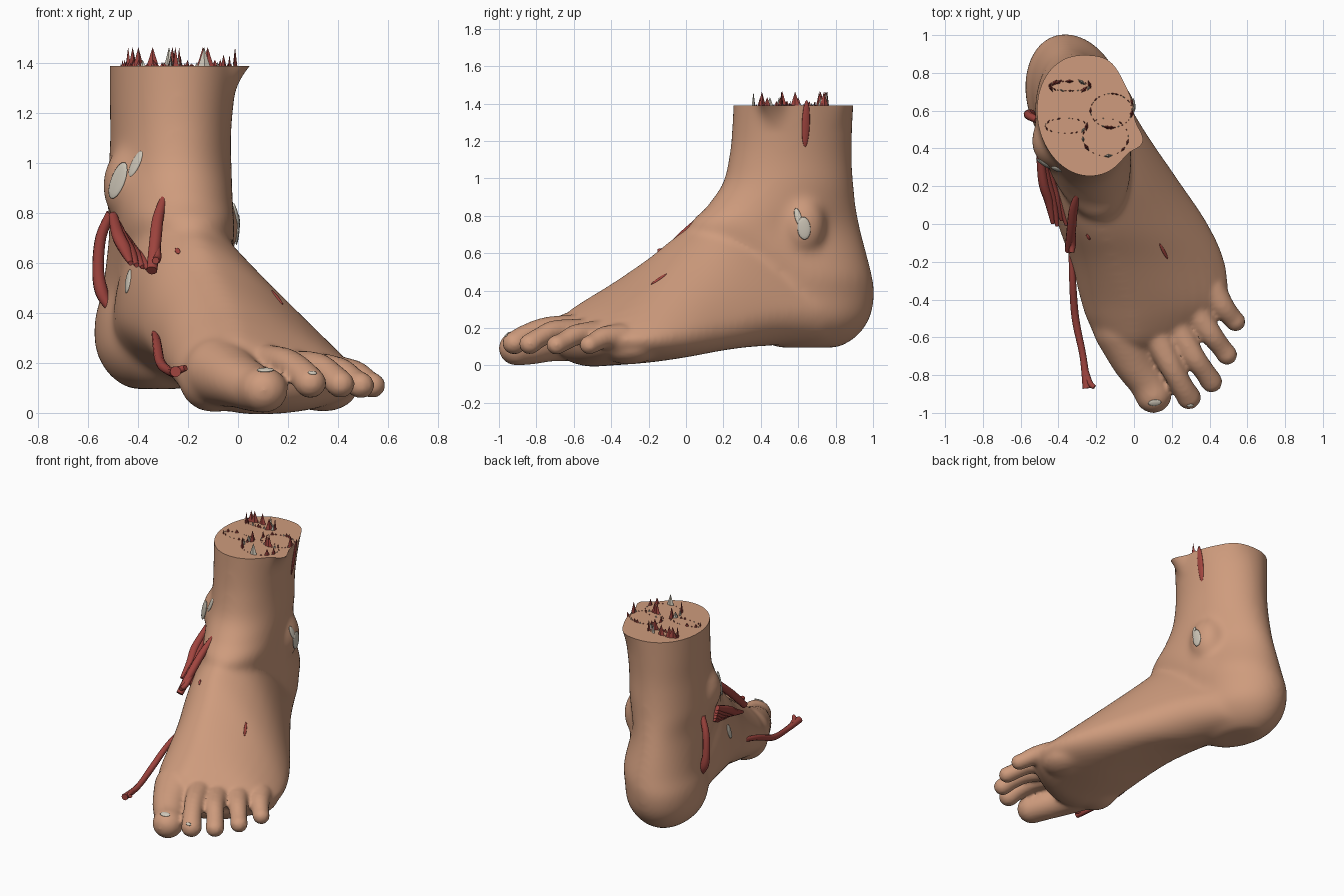
import bpy, bmesh, math, random
from mathutils import Vector, Matrix

if "Cube" in bpy.data.objects:
    bpy.data.objects.remove(bpy.data.objects["Cube"])

random.seed(4)


def material(name, rgb):
    m = bpy.data.materials.new(name)
    m.diffuse_color = (*rgb, 1)
    m.use_nodes = True
    m.node_tree.nodes["Principled BSDF"].inputs["Base Color"].default_value = m.diffuse_color
    return m


SKIN = material("skin", (0.62, 0.33, 0.205))
MUSCLE = material("muscle", (0.36, 0.06, 0.05))
BONE = material("bone", (0.62, 0.57, 0.48))


def spline(keys, steps):
    """Smooth (Catmull-Rom) interpolation of a list of number tuples."""
    out, n = [], len(keys)
    for i in range(n - 1):
        a, b, c, d = (keys[max(0, min(n - 1, i + k))] for k in (-1, 0, 1, 2))
        for s in range(steps):
            t = s / steps
            out.append([0.5 * (2 * q + (r - p) * t + (2 * p - 5 * q + 4 * r - w) * t * t
                               + (3 * q - p - 3 * r + w) * t ** 3)
                        for p, q, r, w in zip(a, b, c, d)])
    return out + [list(keys[-1])]


def loft(bm, rings):
    loops = [[bm.verts.new(p) for p in ring] for ring in rings]
    n = len(loops[0])
    for a, b in zip(loops, loops[1:]):
        for i in range(n):
            bm.faces.new((a[i], a[(i + 1) % n], b[(i + 1) % n], b[i]))
    bm.faces.new(loops[0][::-1])
    bm.faces.new(loops[-1])


def ball(bm, co, scale):
    m = Matrix.Translation(co) @ Matrix.Diagonal((*scale, 1))
    bmesh.ops.create_uvsphere(bm, u_segments=20, v_segments=12, radius=1, matrix=m)


def add_object(name, bm, mat):
    bmesh.ops.recalc_face_normals(bm, faces=bm.faces)
    me = bpy.data.meshes.new(name)
    bm.to_mesh(me)
    bm.free()
    ob = bpy.data.objects.new(name, me)
    bpy.context.collection.objects.link(ob)
    me.materials.append(mat)
    for p in me.polygons:
        p.use_smooth = True
    return ob


bm = bmesh.new()

# Leg and heel: tilted ellipses (z, cx, cy, long radius, short radius, tilt)
leg = [(1.55, -.245, .58, .325, .268, .2), (1.25, -.265, .567, .325, .246, .2),
       (1.1, -.27, .557, .333, .238, .2), (.97, -.272, .545, .355, .242, .2),
       (.85, -.272, .51, .405, .242, .22), (.72, -.265, .48, .465, .232, .24),
       (.5, -.29, .645, .355, .24, .3), (.38, -.315, .66, .355, .247, .3),
       (.25, -.32, .655, .335, .24, .3), (.15, -.325, .65, .265, .18, .3),
       (.095, -.325, .65, .17, .1, .3)]
rings = []
for z, cx, cy, a, b, t in spline(leg, 5):
    ring = []
    for k in range(48):
        u = math.tau * k / 48
        p, q = b * math.cos(u), a * math.sin(u)
        ring.append((cx + p * math.cos(t) - q * math.sin(t),
                     cy + p * math.sin(t) + q * math.cos(t), z))
    rings.append(ring)
loft(bm, rings)

# Instep: cross-sections (y, x left, x right, x ridge, x sole, z sole, z left, z right, z ridge)
instep = [(.75, -.46, -.09, -.28, -.28, .115, .3, .3, .5),
          (.5, -.5, .055, -.24, -.2, .108, .35, .28, .75),
          (.25, -.48, .225, -.21, .05, .087, .38, .22, .84),
          (0, -.405, .395, -.17, .17, .043, .35, .17, .73),
          (-.2, -.335, .48, -.1, .15, .015, .27, .145, .575),
          (-.4, -.285, .49, -.03, .1, 0, .19, .14, .437),
          (-.52, -.245, .405, 0, .06, -.005, .16, .14, .362),
          (-.62, -.17, .27, .01, .03, .02, .15, .15, .295),
          (-.675, -.1, .16, .02, .03, .06, .15, .15, .23)]
rings = []
for y, xl, xr, xp, xb, zb, zl, zr, zt in spline(instep, 5):
    ring = []
    for k in range(48):
        u = math.tau * k / 48
        c, s = math.cos(u), math.sin(u)
        right, up = c > 0, s > 0
        e = (1.25 if right else 2.0) if up else (2.2 if right else 1.8)
        c, s = abs(c) ** (2 / e), abs(s) ** (2 / e)
        x0, z0 = (xp if up else xb), (zr if right else zl)
        ring.append((x0 + ((xr if right else xl) - x0) * c, y,
                     z0 + ((zt if up else zb) - z0) * s))
    rings.append(ring)
loft(bm, rings)

# Toes: paths (x, y, z, radius)
toes = [
    [(-.07, -.55, .165, .15), (-.005, -.72, .13, .115), (.065, -.83, .1, .1), (.103, -.905, .092, .097)],
    [(.11, -.57, .2, .08), (.19, -.74, .2, .064), (.25, -.85, .165, .06), (.29, -.918, .12, .065)],
    [(.225, -.55, .18, .075), (.315, -.7, .185, .061), (.373, -.78, .15, .056), (.41, -.835, .115, .059)],
    [(.325, -.47, .17, .075), (.405, -.58, .165, .061), (.46, -.65, .13, .054), (.492, -.692, .11, .056)],
    [(.41, -.35, .15, .08), (.468, -.435, .15, .063), (.518, -.495, .12, .054), (.538, -.517, .11, .054)]]
for toe in toes:
    for x, y, z, r in spline(toe, 6):
        ball(bm, (x, y, z), (r, r, r * .95))

# Ankle bones, ball of the foot and little-toe pad
for co, sc in [((-.39, .44, .91), (.155, .16, .18)), ((-.11, .62, .75), (.115, .13, .17)),
               ((-.1, -.5, .13), (.14, .15, .13)), ((.34, -.3, .1), (.14, .16, .095))]:
    ball(bm, co, sc)

# Fuse the skin into one surface; soften the toes lightly, the rest strongly
skin = add_object("foot_skin", bm, SKIN)
bpy.context.view_layer.objects.active = skin
skin.select_set(True)
mod = skin.modifiers.new("fuse", 'REMESH')
mod.mode, mod.voxel_size, mod.use_smooth_shade = 'VOXEL', .013, True
bpy.ops.object.modifier_apply(modifier="fuse")
group = skin.vertex_groups.new(name="ankle")
for v in skin.data.vertices:
    # distance behind the slanted line of toe roots
    w = (v.co.y - .75 * v.co.x + .62) / .3
    group.add([v.index], max(0, min(1, w)), 'REPLACE')
for name, n, vg in [("soften", 8, ""), ("blend", 45, "ankle")]:
    mod = skin.modifiers.new(name, 'SMOOTH')
    mod.factor, mod.iterations, mod.vertex_group = .5, n, vg
    bpy.ops.object.modifier_apply(modifier=name)

# Cut the leg flat and flare the rim into a curled flap
bm = bmesh.new()
bm.from_mesh(skin.data)
bmesh.ops.bisect_plane(bm, geom=bm.verts[:] + bm.edges[:] + bm.faces[:],
                       plane_co=(0, 0, 1.39), plane_no=(0, 0, 1), clear_outer=True)
bmesh.ops.holes_fill(bm, edges=[e for e in bm.edges if e.is_boundary], sides=0)
for v in bm.verts:
    w = max(0, (v.co.z - 1.24) / .15) ** 2
    if w:
        ang = math.atan2(v.co.y - .575, v.co.x + .245)
        d = w * (.06 * math.exp(-((ang + .45) / .22) ** 2) + .02 * math.exp(-((ang - 1.2) / .3) ** 2))
        v.co.x += d * math.cos(ang)
        v.co.y += d * math.sin(ang)
bm.to_mesh(skin.data)
bm.free()
bpy.ops.object.shade_smooth_by_angle(angle=math.radians(50))


# Muscle strands breaking out of the inner side: (x, y, z, radius)
def strand(name, keys):
    cu = bpy.data.curves.new(name, 'CURVE')
    cu.dimensions, cu.bevel_depth, cu.bevel_resolution, cu.use_fill_caps = '3D', 1, 3, True
    pts = spline(keys, 6)
    sp = cu.splines.new('POLY')
    sp.points.add(len(pts) - 1)
    for p, (x, y, z, r) in zip(sp.points, pts):
        p.co, p.radius = (x, y, z, 1), r
    sp.use_smooth = True
    cu.materials.append(MUSCLE)
    bpy.context.collection.objects.link(bpy.data.objects.new(name, cu))


strand("heel_tendon", [(-.51, .55, .8, .018), (-.55, .57, .7, .022), (-.56, .58, .57, .024),
                       (-.545, .58, .48, .026), (-.51, .57, .41, .012)])
strand("instep_tendon", [(-.29, .18, .88, .012), (-.32, .08, .78, .023), (-.332, -.03, .68, .025),
                         (-.345, -.14, .57, .022)])
strand("instep_tendon_fork", [(-.33, -.02, .68, .02), (-.325, -.1, .62, .018), (-.33, -.15, .61, .014)])
strand("toe_tendon", [(-.335, -.08, .34, .012), (-.325, -.3, .28, .018), (-.31, -.5, .2, .02),
                      (-.27, -.7, .165, .018), (-.25, -.87, .165, .022)])
strand("toe_tendon_fork", [(-.258, -.78, .165, .018), (-.235, -.84, .172, .016), (-.21, -.865, .18, .012)])
for i in range(5):
    o = i * .02
    strand("torn_band_%d" % i, [(-.5 + o * .3, .38, .79 - o, .018), (-.48 + o, .22, .71 - o, .026),
                                (-.45 + o, .12, .65 - o * .5, .024),
                                (-.43 + o * 1.2, random.uniform(-.02, .08), .6 - o * .4, .01)])


# Thin patches where inner parts show through the skin
def patch(name, co, along, size, mat):
    _, loc, nor, _ = skin.closest_point_on_mesh(Vector(co))
    x = Vector(along)
    x = (x - nor * x.dot(nor)).normalized()
    rot = Matrix((x, nor.cross(x), nor)).transposed().to_4x4()
    bm = bmesh.new()
    bmesh.ops.create_uvsphere(bm, u_segments=16, v_segments=8, radius=1,
                              matrix=Matrix.Translation(loc) @ rot @ Matrix.Diagonal((*size, 1)))
    add_object(name, bm, mat)


patch("inner_ankle_bone", (-.53, .26, .94), (.35, 0, .6), (.08, .036, .008), BONE)
patch("inner_ankle_bone_top", (-.47, .22, 1.02), (.35, 0, .6), (.06, .022, .008), BONE)
patch("outer_ankle_bone", (.05, .635, .73), (0, .1, -1), (.062, .036, .008), BONE)
patch("outer_ankle_tip", (.02, .595, .8), (0, .3, -1), (.05, .018, .008), BONE)
patch("arch_bone", (-.5, .14, .54), (0, .2, 1), (.05, .028, .008), BONE)
patch("big_toe_bone", (.11, -.95, .18), (1, .1, 0), (.035, .018, .006), BONE)
patch("second_toe_bone", (.3, -.97, .17), (1, 0, 0), (.018, .01, .006), BONE)
patch("instep_muscle", (.17, -.15, .48), (-.5, .8, .4), (.055, .009, .006), MUSCLE)
patch("leg_muscle", (.05, .66, 1.28), (0, 0, 1), (.13, .022, .008), MUSCLE)
patch("inner_spot", (-.25, -.08, .66), (0, 1, 0), (.02, .01, .006), MUSCLE)

# Torn fibre spikes standing on the cut: (cx, cy, rx, ry, count)
spikes = {MUSCLE: bmesh.new(), BONE: bmesh.new()}
for cx, cy, rx, ry, n in [(-.34, .73, .11, .025, 30), (-.12, .6, .11, .09, 30),
                          (-.36, .52, .11, .04, 18), (-.15, .46, .12, .1, 16)]:
    for k in range(n):
        u = math.tau * (k + random.random() * .7) / n
        h = random.choice((.01, .012, .015, .02, .03, .05, .08))
        m = (Matrix.Translation((cx + rx * math.cos(u), cy + ry * math.sin(u), 1.385 + h / 2))
             @ Matrix.Rotation(u, 4, 'Z') @ Matrix.Diagonal((.5, 1.3, 1, 1)))
        bmesh.ops.create_cone(spikes[BONE if k % 4 == 0 else MUSCLE], cap_ends=True, segments=4,
                              radius1=.005 + h * .18, radius2=0, depth=h, matrix=m)
for mat, bm in spikes.items():
    ob = add_object(mat.name + "_spikes", bm, mat)
    for p in ob.data.polygons:
        p.use_smooth = False
